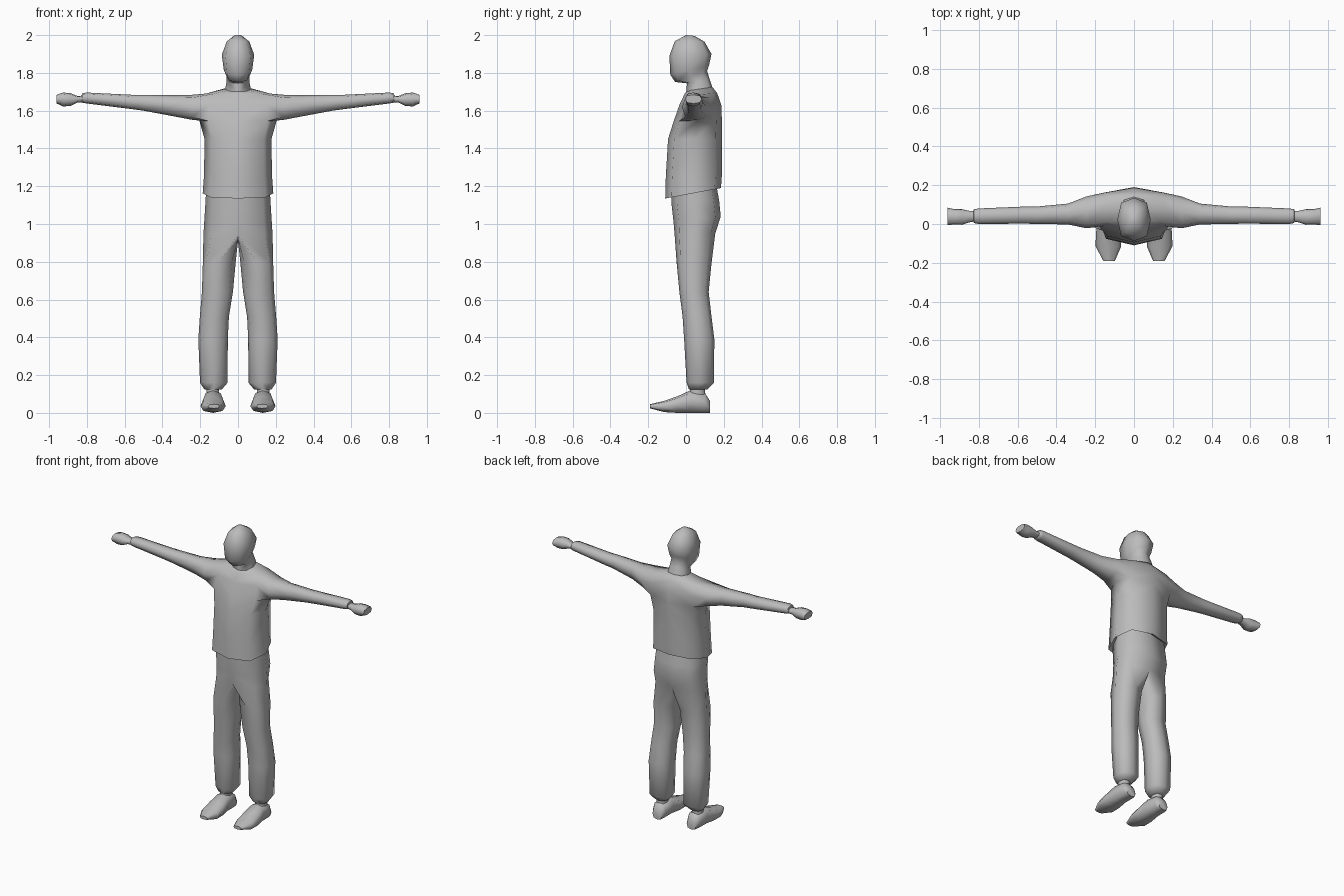
import bpy, bmesh, math
from mathutils import Vector, Matrix

if "Cube" in bpy.data.objects:
    bpy.data.objects.remove(bpy.data.objects["Cube"])

grey = bpy.data.materials.new("plain_grey")
grey.diffuse_color = (0.5, 0.5, 0.5, 1)
grey.use_nodes = True
grey.node_tree.nodes["Principled BSDF"].inputs["Base Color"].default_value = grey.diffuse_color


def soft(t, p=0.75):
    """Squarer sine or cosine value."""
    return 0.0 if abs(t) < 1e-6 else math.copysign(abs(t) ** p, t)


def half_row(hx, yf, zf, yb, zb):
    """Half of a body section, from front centre round the +x side to back centre."""
    pts = []
    for k in range(5):
        a = math.radians(-90 + 45 * k)
        t = (soft(math.sin(a)) + 1) / 2
        pts.append((hx * soft(math.cos(a)), yf + (yb - yf) * t, zf + (zb - zf) * t))
    return pts


def oval(axis, at, a0, a1, b0, b1, start):
    """Eight-sided section across an axis, given by its limits."""
    pts = []
    for k in range(8):
        t = math.radians(start + 45 * k)
        a = (a0 + a1) / 2 + (a1 - a0) / 2 * soft(math.cos(t))
        b = (b0 + b1) / 2 + (b1 - b0) / 2 * soft(math.sin(t))
        pts.append({"x": (at, a, b), "y": (a, at, b), "z": (a, b, at)}[axis])
    return pts


def add(bm, pts):
    return [bm.verts.new(p) for p in pts]


def skin(bm, rings, closed, skip=()):
    """Join successive rings with quads; skip holds (row, column) openings."""
    for r in range(len(rings) - 1):
        n = len(rings[r])
        for c in range(n if closed else n - 1):
            if (r, c) not in skip:
                d = (c + 1) % n
                bm.faces.new((rings[r][c], rings[r][d], rings[r + 1][d], rings[r + 1][c]))


def finish(name, bm):
    """Mirror the half mesh across x = 0 and make the object."""
    bmesh.ops.mirror(bm, geom=bm.verts[:] + bm.edges[:] + bm.faces[:],
                     matrix=Matrix.Identity(4), merge_dist=0.0005, axis='X')
    bmesh.ops.remove_doubles(bm, verts=bm.verts[:], dist=0.0004)
    bmesh.ops.recalc_face_normals(bm, faces=bm.faces[:])
    me = bpy.data.meshes.new(name)
    bm.to_mesh(me)
    bm.free()
    me.materials.append(grey)
    ob = bpy.data.objects.new(name, me)
    bpy.context.collection.objects.link(ob)
    bpy.ops.object.select_all(action='DESELECT')
    ob.select_set(True)
    bpy.context.view_layer.objects.active = ob
    bpy.ops.object.shade_smooth_by_angle(angle=math.radians(65))


def limb(name, axis, sections, start=0):
    """Closed pair of mirrored tubes."""
    bm = bmesh.new()
    rings = [add(bm, oval(axis, *s, start)) for s in sections]
    skin(bm, rings, True)
    bm.faces.new(rings[0])
    bm.faces.new(rings[-1])
    finish(name, bm)


# Shirt: body rows with an armhole, from which the sleeve grows
bm = bmesh.new()
rows = [add(bm, half_row(*r)) for r in (
    (0.160, -0.070, 1.165, 0.150, 1.21),
    (0.187, -0.110, 1.135, 0.185, 1.19),
    (0.180, -0.107, 1.25, 0.190, 1.26),
    (0.177, -0.095, 1.45, 0.190, 1.45),
    (0.205, -0.065, 1.545, 0.190, 1.55),
    (0.195, -0.035, 1.63, 0.187, 1.63),
    (0.170, -0.008, 1.688, 0.165, 1.693),
    (0.068, 0.005, 1.705, 0.140, 1.725))]
skin(bm, rows, False, skip={(r, c) for r in (4, 5) for c in (1, 2)})
bm.faces.new(rows[-1])
lo, mid, hi = rows[4:7]
armhole = [lo[1], lo[2], lo[3], mid[3], hi[3], hi[2], hi[1], mid[1]]
sleeve = [add(bm, oval("x", *s, 225)) for s in (
    (0.245, -0.022, 0.142, 1.552, 1.684),
    (0.34, -0.002, 0.105, 1.570, 1.682),
    (0.50, 0.000, 0.090, 1.600, 1.684),
    (0.56, 0.002, 0.090, 1.608, 1.684),
    (0.80, 0.000, 0.080, 1.638, 1.696),
    (0.825, 0.005, 0.076, 1.642, 1.692),
    (0.828, 0.020, 0.065, 1.648, 1.680))]
skin(bm, [armhole] + sleeve, True)
bm.faces.new(sleeve[-1])
finish("shirt", bm)

# Trousers: hips that split into a leg on each side
bm = bmesh.new()
rows = [add(bm, half_row(*r)) for r in (
    (0.165, -0.075, 1.24, 0.155, 1.24),
    (0.172, -0.078, 1.12, 0.176, 1.12),
    (0.178, -0.066, 1.01, 0.184, 1.04),
    (0.183, -0.060, 0.94, 0.155, 0.95))]
skin(bm, rows, False)
bm.faces.new(rows[0])
crotch = add(bm, [(0, 0.10, 0.925), (0, 0.05, 0.91), (0, 0.0, 0.92)])
legs = [add(bm, oval("z", *s, -90)) for s in (
    (0.80, 0.012, 0.186, -0.050, 0.136),
    (0.64, 0.027, 0.191, -0.035, 0.120),
    (0.51, 0.048, 0.202, -0.018, 0.135),
    (0.39, 0.054, 0.210, -0.010, 0.150),
    (0.16, 0.055, 0.201, 0.003, 0.148),
    (0.125, 0.085, 0.178, 0.015, 0.115))]
skin(bm, [rows[-1] + crotch] + legs, True)
bm.faces.new(legs[-1])
finish("trousers", bm)

# Head and neck, with the chin pushed forward
bm = bmesh.new()
rows = [add(bm, half_row(*r)) for r in (
    (0.072, 0.000, 1.68, 0.148, 1.70),
    (0.060, 0.005, 1.745, 0.124, 1.77),
    (0.060, -0.058, 1.752, 0.112, 1.81),
    (0.075, -0.083, 1.79, 0.122, 1.84),
    (0.086, -0.088, 1.89, 0.135, 1.90),
    (0.060, -0.060, 1.967, 0.098, 1.965),
    (0.020, 0.000, 2.000, 0.045, 1.996))]
skin(bm, rows, False)
bm.faces.new(rows[0])
bm.faces.new(rows[-1])
finish("head", bm)

# Hands
limb("hands", "x", [
    (0.81, 0.015, 0.068, 1.645, 1.680),
    (0.85, 0.008, 0.068, 1.643, 1.678),
    (0.885, -0.004, 0.076, 1.626, 1.692),
    (0.925, -0.002, 0.076, 1.622, 1.696),
    (0.96, -0.006, 0.084, 1.638, 1.684)])

# Ankles
limb("ankles", "z", [
    (0.06, 0.095, 0.175, 0.010, 0.110),
    (0.115, 0.102, 0.166, 0.022, 0.100),
    (0.15, 0.098, 0.170, 0.020, 0.105)])

# Shoes
limb("shoes", "y", [
    (0.128, 0.095, 0.165, 0.000, 0.062),
    (0.100, 0.083, 0.180, 0.000, 0.105),
    (0.020, 0.080, 0.184, 0.000, 0.118),
    (-0.045, 0.068, 0.196, 0.000, 0.088),
    (-0.115, 0.066, 0.198, 0.004, 0.064),
    (-0.190, 0.098, 0.158, 0.024, 0.046)])
